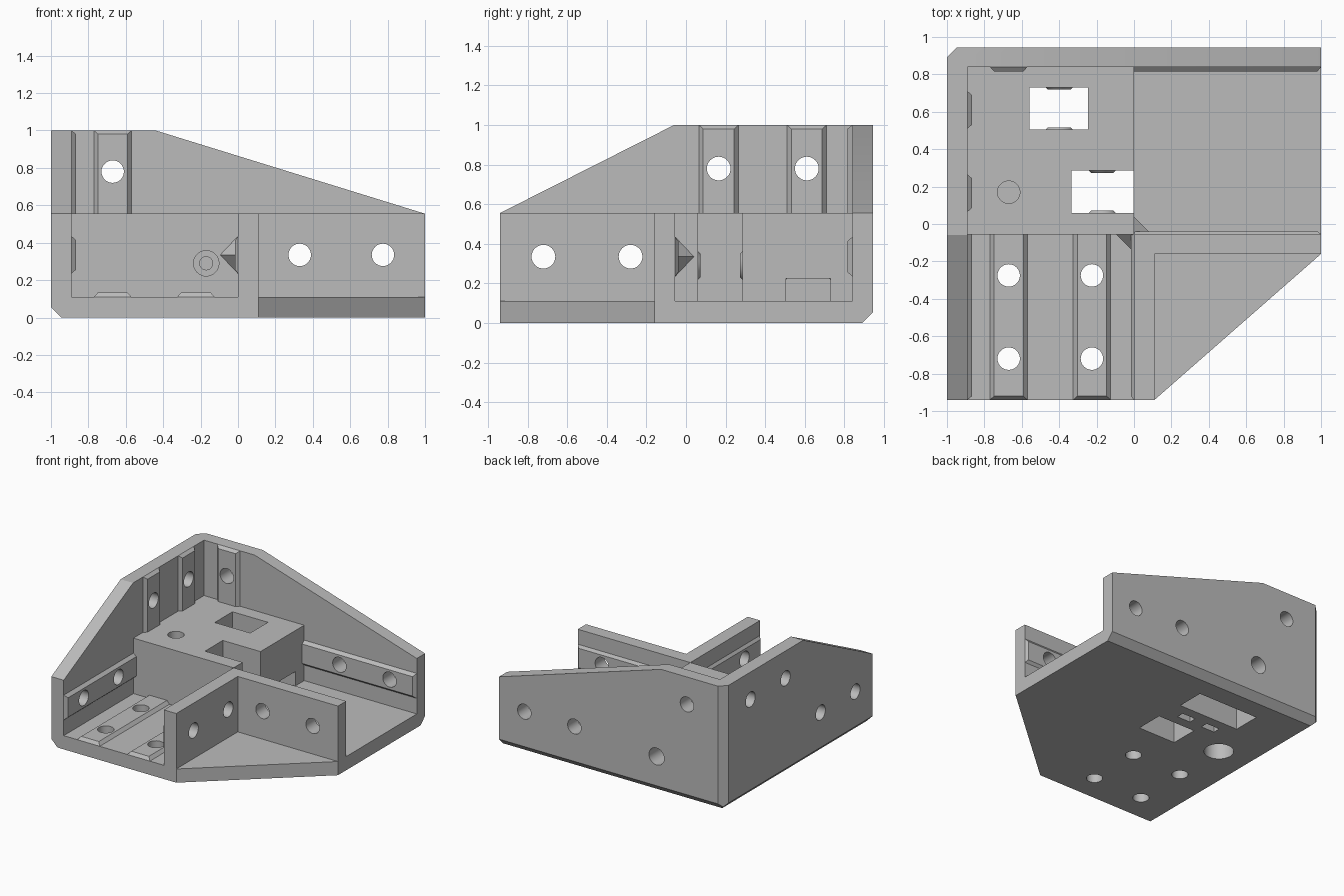
import bpy, bmesh
from math import radians
from mathutils import Vector, Matrix

if "Cube" in bpy.data.objects:
    bpy.data.objects.remove(bpy.data.objects["Cube"], do_unlink=True)

grey = bpy.data.materials.new("light grey plastic")
grey.use_nodes = True
grey.diffuse_color = (0.5, 0.5, 0.5, 1)
grey.node_tree.nodes["Principled BSDF"].inputs["Base Color"].default_value = (0.5, 0.5, 0.5, 1)

LEFT, BACK, FLOOR, RIM = -0.89, 0.84, 0.11, 0.555   # inner faces of the shell
FRONT, STEP = -0.94, -0.055                          # front edge, front of the block
SCREW_Z = 0.29


def finish(bm, name):
    bmesh.ops.recalc_face_normals(bm, faces=bm.faces)
    mesh = bpy.data.meshes.new(name)
    bm.to_mesh(mesh)
    bm.free()
    mesh.materials.append(grey)
    ob = bpy.data.objects.new(name, mesh)
    bpy.context.collection.objects.link(ob)
    return ob


def prism(name, profile, axis, lo, hi):
    """Extrude a 2D profile along an axis."""
    bm = bmesh.new()
    verts = []
    for p in profile:
        c = list(p)
        c.insert(axis, lo)
        verts.append(bm.verts.new(c))
    face = bm.faces.new(verts)
    ext = bmesh.ops.extrude_face_region(bm, geom=[face])
    step = Vector((0, 0, 0))
    step[axis] = hi - lo
    moved = [g for g in ext["geom"] if isinstance(g, bmesh.types.BMVert)]
    bmesh.ops.translate(bm, verts=moved, vec=step)
    return finish(bm, name)


def box(name, x0, x1, y0, y1, z0, z1):
    return prism(name, [(x0, y0), (x1, y0), (x1, y1), (x0, y1)], 2, z0, z1)


def add_cone(bm, axis, a, b, lo, hi, r1, r2):
    """Cone along an axis; a and b are the other two coordinates."""
    c = [a, b]
    c.insert(axis, (lo + hi) / 2)
    turn = Vector((0, 0, 1)).rotation_difference(Vector([i == axis for i in range(3)]))
    bmesh.ops.create_cone(bm, cap_ends=True, segments=32, radius1=r1, radius2=r2,
                          depth=hi - lo, matrix=Matrix.Translation(c) @ turn.to_matrix().to_4x4())


def drill(axis, a, b, lo, hi, r=0.06):
    bm = bmesh.new()
    add_cone(bm, axis, a, b, lo, hi, r, r)
    return finish(bm, "cutter")


def hull(bm, points):
    verts = [bm.verts.new(p) for p in points]
    bmesh.ops.convex_hull(bm, input=verts)


def rib(bm, start, end, normal, height=0.025):
    """Raised trapezoid key, tapered at its open end."""
    a, b, n = Vector(start), Vector(end), Vector(normal)
    d = (b - a).normalized()
    side = d.cross(n)
    pts = []
    for s in (-1, 1):
        pts += [a + side * 0.1 * s, b + side * 0.1 * s,
                a + side * 0.078 * s + n * height, b - d * 0.02 + side * 0.078 * s + n * height]
    hull(bm, pts)


def chamfer(ob, co, no):
    bm = bmesh.new()
    bm.from_mesh(ob.data)
    cut = bmesh.ops.bisect_plane(bm, geom=bm.verts[:] + bm.edges[:] + bm.faces[:],
                                 plane_co=co, plane_no=no, clear_outer=True)
    rim = [g for g in cut["geom_cut"] if isinstance(g, bmesh.types.BMEdge)]
    if rim:
        bmesh.ops.holes_fill(bm, edges=rim, sides=0)
    bmesh.ops.recalc_face_normals(bm, faces=bm.faces)
    bm.to_mesh(ob.data)
    bm.free()


# Shell
base = prism("base_plate", [(LEFT, FRONT), (0.11, FRONT), (1, -0.16), (1, BACK), (LEFT, BACK)], 2, 0, FLOOR)
left = prism("left_wall", [(FRONT, 0), (BACK, 0), (BACK, 1), (-0.06, 1), (FRONT, RIM)], 0, -1, LEFT)
back = prism("back_wall", [(-1, 0), (1, 0), (1, RIM), (-0.44, 1), (-1, 1)], 1, BACK, 0.945)
for ob in (left, back):
    chamfer(ob, (-1, 0, 0.055), (-1, 0, -1))
    chamfer(ob, (0, 0.945, 0.055), (0, 1, -1))
    chamfer(ob, (-1, 0.89, 0), (-1, 1, 0))

# Inner corner wall and centre block
inner = prism("inner_corner_wall", [(0, FRONT), (0.11, FRONT), (0.11, -0.16), (1, -0.16), (1, STEP), (0, STEP)],
              2, FLOOR, RIM)
block = box("centre_block", LEFT, 0, STEP, BACK, FLOOR, RIM)

# Raised keys on the inner faces
bm = bmesh.new()
for x in (-0.67, -0.225):
    rib(bm, (x, STEP, FLOOR), (x, FRONT, FLOOR), (0, 0, 1))
for y in (0.165, 0.61):
    rib(bm, (LEFT, y, RIM), (LEFT, y, 1), (1, 0, 0))
rib(bm, (-0.67, BACK, RIM), (-0.67, BACK, 1), (0, -1, 0))
rib(bm, (LEFT, STEP, 0.335), (LEFT, FRONT, 0.335), (1, 0, 0))
rib(bm, (0, BACK, 0.335), (1, BACK, 0.335), (0, -1, 0))
rib(bm, (0, STEP, 0.335), (0, FRONT, 0.335), (-1, 0, 0), 0.016)
rib(bm, (0, STEP, 0.335), (1, STEP, 0.335), (0, 1, 0), 0.016)
ribs = finish(bm, "guide_ribs")

# Small gussets where the block meets the inner corner
bm = bmesh.new()
for s in (-1, 1):
    hull(bm, [(0, STEP, 0.235), (0, STEP, 0.435), (0.095 * s, STEP, 0.335), (0, STEP + 0.095 * s, 0.335)])
finish(bm, "corner_gussets")

# Bosses inside the two pockets
bm = bmesh.new()
for x, y0, y1 in ((-0.4, 0.505, 0.73), (-0.17, 0.06, 0.285)):
    add_cone(bm, 1, x, SCREW_Z, y0, y0 + 0.012, 0.072, 0.06)
    add_cone(bm, 1, x, SCREW_Z, y1 - 0.012, y1, 0.06, 0.072)
bosses = finish(bm, "pocket_bosses")

# Cutters, each with the parts it passes through
jobs = []
for x in (-0.67, -0.225):
    for y in (-0.275, -0.72):
        jobs.append((drill(2, x, y, -0.1, 0.2), [base, ribs]))
for y in (-0.28, -0.72):
    jobs.append((drill(0, y, 0.335, -1.1, 0.2), [left, inner, ribs]))
for y in (0.165, 0.61):
    jobs.append((drill(0, y, 0.78, -1.1, -0.8), [left, ribs]))
for x in (0.33, 0.775):
    jobs.append((drill(1, x, 0.335, -0.3, 1.1), [back, inner, ribs]))
jobs.append((drill(1, -0.67, 0.78, 0.7, 1.1), [back, ribs]))

# Block pockets, nut slots and screw bores
jobs += [
    (box("cutter", -0.56, -0.245, 0.505, 0.73, -0.1, 0.7), [base, block]),
    (box("cutter", -0.4, 0.05, 0.505, 0.73, 0.05, 0.225), [block]),
    (box("cutter", -0.4, -0.02, 0.505, 0.73, -0.1, 0.2), [base]),
    (box("cutter", -0.335, 0.05, 0.06, 0.285, 0.05, 0.7), [block]),
    (box("cutter", -0.335, -0.002, 0.06, 0.285, -0.1, 0.2), [base]),
    (drill(2, -0.67, 0.17, -0.1, 0.36, 0.11), [base, block]),
    (drill(2, -0.67, 0.17, 0.38, 0.7), [block]),
    (drill(1, -0.17, SCREW_Z, -0.2, 0.02, 0.068), [block]),
    (drill(1, -0.17, SCREW_Z, -0.1, 0.46, 0.035), [block, bosses]),
    (drill(1, -0.4, SCREW_Z, 0.79, 1.1, 0.068), [block, back]),
    (drill(1, -0.4, SCREW_Z, 0.33, 0.81, 0.035), [block, bosses]),
]
for x in (-0.4, -0.17):
    jobs.append((box("cutter", x - 0.06, x + 0.06, 0.365, 0.425, -0.1, 0.36), [base, block]))

for cutter, parts in jobs:
    cutter.hide_render = True
    for part in parts:
        mod = part.modifiers.new("cut", "BOOLEAN")
        mod.operation = "DIFFERENCE"
        mod.solver = "EXACT"
        mod.object = cutter

# Apply the cuts, then drop the cutters
deps = bpy.context.evaluated_depsgraph_get()
parts = [base, left, back, inner, block, ribs, bosses]
meshes = [bpy.data.meshes.new_from_object(p.evaluated_get(deps)) for p in parts]
for part, mesh in zip(parts, meshes):
    part.modifiers.clear()
    part.data = mesh
for cutter, _ in jobs:
    bpy.data.objects.remove(cutter, do_unlink=True)

# Smooth bores, crisp edges
bpy.ops.object.select_all(action="DESELECT")
for part in parts:
    part.select_set(True)
bpy.context.view_layer.objects.active = base
bpy.ops.object.shade_smooth_by_angle(angle=radians(20))
